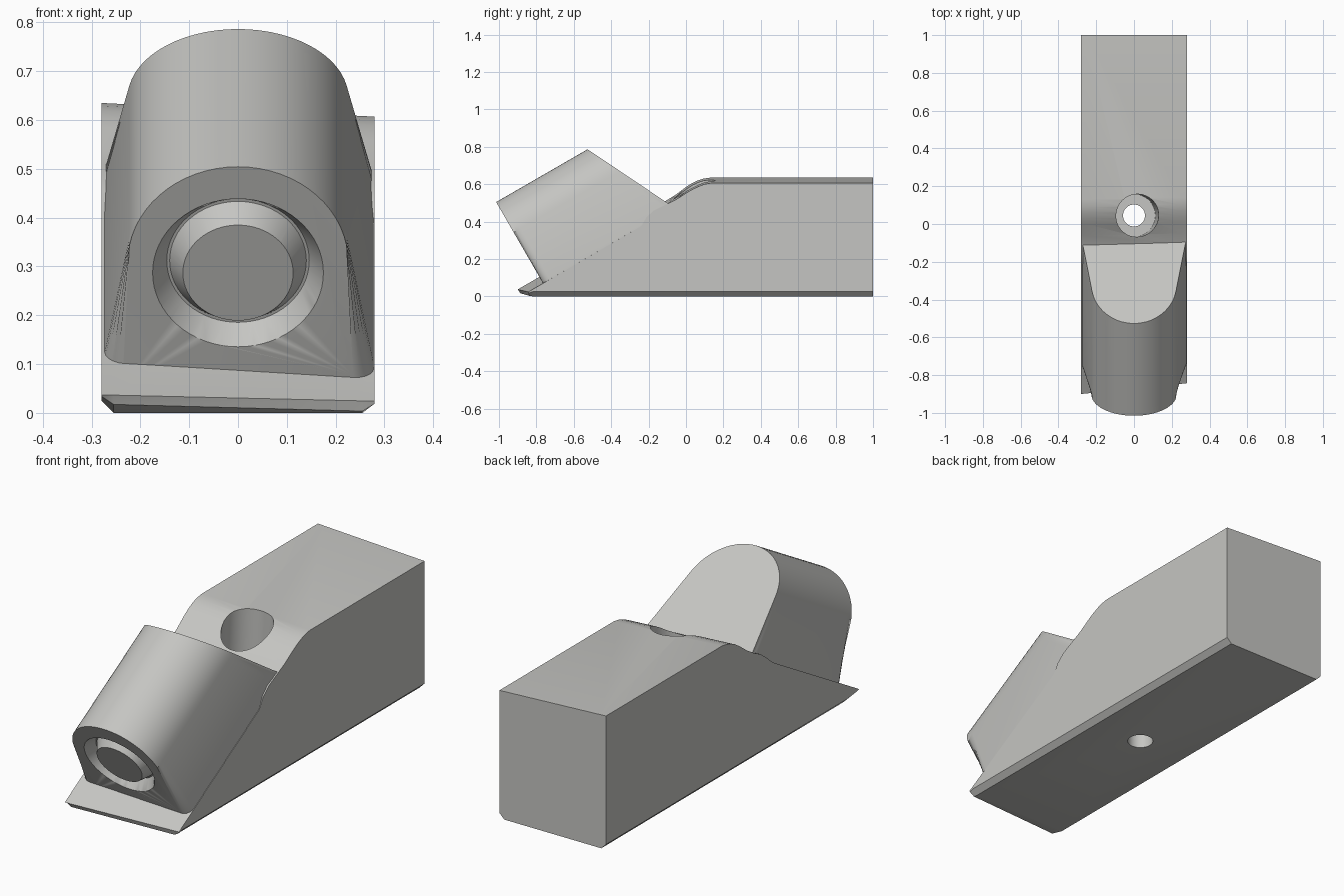
import bpy, bmesh, math
from mathutils import Vector, Matrix

if "Cube" in bpy.data.objects:
    bpy.data.objects.remove(bpy.data.objects["Cube"])

grey = bpy.data.materials.new("warm_grey")
grey.diffuse_color = (0.56, 0.56, 0.54, 1)
grey.use_nodes = True
grey.node_tree.nodes["Principled BSDF"].inputs["Base Color"].default_value = grey.diffuse_color


def make(name, bm, helper=False):
    bmesh.ops.recalc_face_normals(bm, faces=bm.faces)
    me = bpy.data.meshes.new(name)
    bm.to_mesh(me)
    bm.free()
    ob = bpy.data.objects.new(name, me)
    bpy.context.collection.objects.link(ob)
    me.materials.append(grey)
    if helper:
        ob.hide_render = True
        ob.hide_set(True)
    return ob


def loft(loops):
    """Skin matching closed loops and cap both ends."""
    bm = bmesh.new()
    rings = [[bm.verts.new(p) for p in lp] for lp in loops]
    n = len(rings[0])
    for a, b in zip(rings, rings[1:]):
        for i in range(n):
            j = (i + 1) % n
            bm.faces.new((a[i], a[j], b[j], b[i]))
    caps = [bm.faces.new(rings[0]), bm.faces.new(rings[-1])]
    return bm, rings, caps


def cut(ob, cutter):
    m = ob.modifiers.new("cut", 'BOOLEAN')
    m.operation = 'DIFFERENCE'
    m.solver = 'EXACT'
    m.object = cutter


def smooth(ob, angle=30):
    bpy.ops.object.select_all(action='DESELECT')
    ob.select_set(True)
    bpy.context.view_layer.objects.active = ob
    for m in list(ob.modifiers):
        bpy.ops.object.modifier_apply(modifier=m.name)
    bpy.ops.object.shade_smooth_by_angle(angle=math.radians(angle))


# Wedge block: side profiles at left and right differ a little (tilted top)
left = [(-0.82, 0), (-0.89, 0.018), (-0.90, 0.037), (-0.25, 0.412),
        (-0.20, 0.455), (-0.16, 0.485), (-0.11, 0.51), (-0.06, 0.54),
        (0.0, 0.585), (0.03, 0.604), (0.06, 0.619), (0.09, 0.629),
        (0.13, 0.635), (1.0, 0.635), (1.0, 0)]
right = [(-0.82, 0), (-0.838, 0.003), (-0.843, 0.024), (-0.24, 0.375),
         (-0.21, 0.425), (-0.17, 0.46), (-0.11, 0.49), (-0.05, 0.52),
         (0.01, 0.558), (0.04, 0.575), (0.07, 0.589), (0.10, 0.600),
         (0.14, 0.607), (1.0, 0.607), (1.0, 0)]
HALF, CH = 0.28, 0.025


def slice_at(x):
    t = (x + HALF) / (2 * HALF)
    pts = [Vector((x, a[0] * (1 - t) + b[0] * t, a[1] * (1 - t) + b[1] * t))
           for a, b in zip(left, right)]
    if abs(x) > HALF - 0.001:          # lower side chamfer
        for i in (0, -1):
            pts[i].z += CH
        pts[1].z += 0.016
    return pts


bm, _, _ = loft([slice_at(x) for x in (-HALF, CH - HALF, HALF - CH, HALF)])
block = make("wedge_block", bm)

# Housing frame: local x across, y up the tilted face, z back along the axis
c, s = math.cos(math.pi / 6), math.sin(math.pi / 6)
frame = Matrix(((1, 0, 0, 0), (0, -s, c, -0.77), (0, c, s, 0.08), (0, 0, 0, 1)))

# Housing: arched section with flared sides, square front and slanted back
R, CU, N = 0.226, 0.264, 28
LOW, FLARE = -0.03, math.radians(10)
section = [(0.278, LOW), (0.278, 0.0)]
for i in range(N + 1):
    a = FLARE + (math.pi - 2 * FLARE) * i / N
    section.append((R * math.cos(a), CU + R * math.sin(a)))
section += [(-0.278, 0.0), (-0.278, LOW)]
front = [(x, u, 0) for x, u in section]
back = [(x, u, 0.573 + (0.472 - u) * 0.49) for x, u in section]
bm, rings, caps = loft([front, back])
rim = [e for f in caps for e in f.edges
       if not all(v.co.y < LOW + 0.001 for v in e.verts)]
bmesh.ops.bevel(bm, geom=rim, offset=0.042, segments=5, profile=0.5,
                affect='EDGES', clamp_overlap=True)
bm.transform(frame)
housing = make("arched_housing", bm)

# Ring groove around a central plug on the front face
ring = [(0.113, 0), (0.113, -0.03), (0.175, -0.03), (0.175, 0),
        (0.146, 0.05), (0.14, 0.05)]
bm = bmesh.new()
M = 64
rows = [[bm.verts.new((r * math.cos(2 * math.pi * k / M),
                       0.239 + r * math.sin(2 * math.pi * k / M), v))
         for r, v in ring] for k in range(M)]
for k in range(M):
    a, b = rows[k], rows[(k + 1) % M]
    for i in range(len(ring)):
        j = (i + 1) % len(ring)
        bm.faces.new((a[i], a[j], b[j], b[i]))
bm.transform(frame)
groove = make("groove_cutter", bm, True)


def rod(name, r, z0, z1, lean=0.0):
    bm = bmesh.new()
    bmesh.ops.create_cone(bm, cap_ends=True, segments=48, radius1=r,
                          radius2=r, depth=z1 - z0)
    for v in bm.verts:
        z = v.co.z + (z0 + z1) / 2
        v.co = (v.co.x + lean * (z - z0), v.co.y + 0.045, z)
    return make(name, bm, True)


# Stepped screw hole, its wide part leaning with the tilted top
bore = rod("bore_cutter", 0.058, -0.1, 0.4)
counterbore = rod("counterbore_cutter", 0.113, 0.2, 0.8, 0.045)
for ob, cutters in ((block, (counterbore, bore)), (housing, (groove, counterbore))):
    for cu in cutters:
        cut(ob, cu)
    smooth(ob)
for cu in (groove, bore, counterbore):
    bpy.data.objects.remove(cu)
